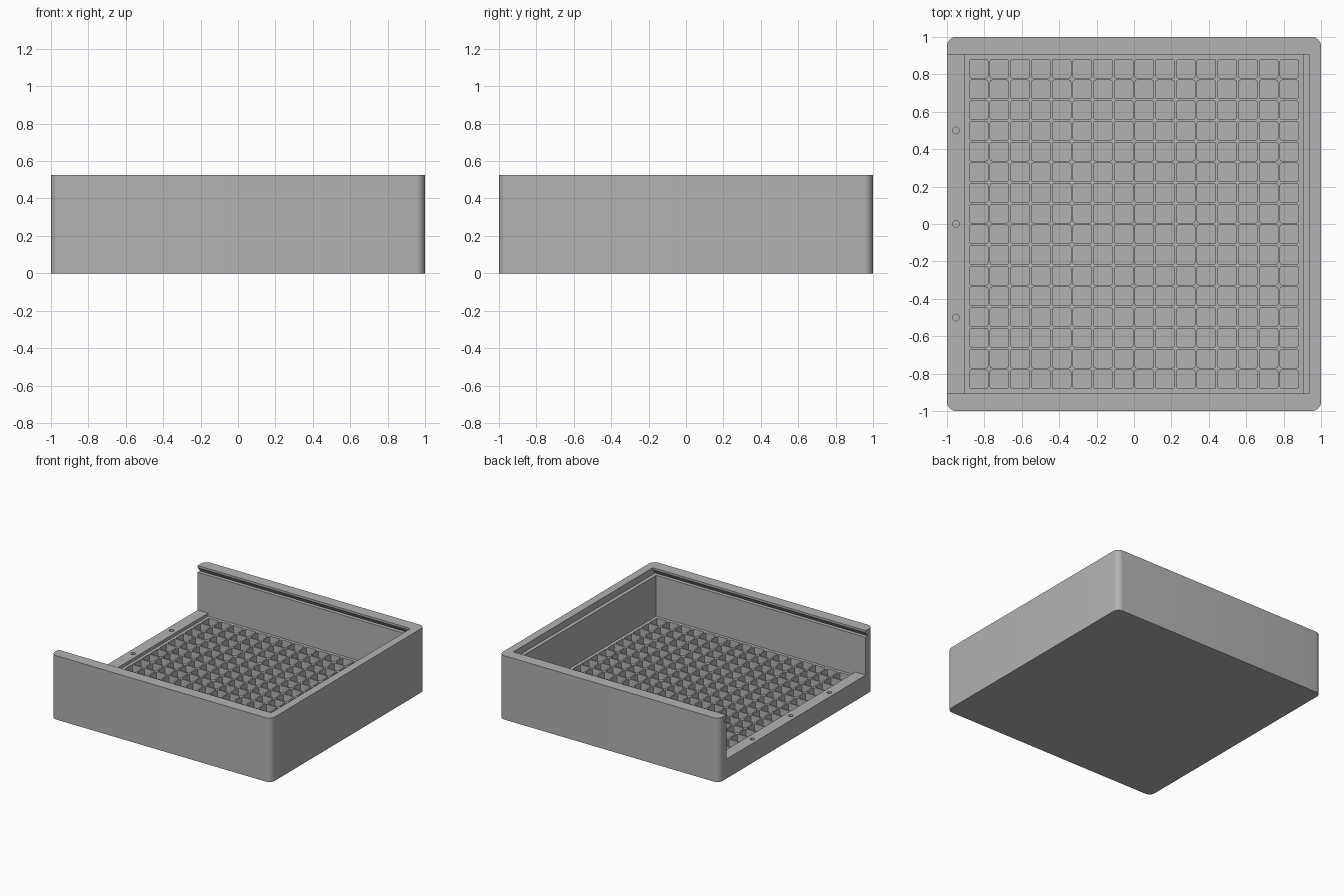
import bpy, bmesh, math
from mathutils import Vector

if "Cube" in bpy.data.objects:
    bpy.data.objects.remove(bpy.data.objects["Cube"])

grey = bpy.data.materials.new("plain grey")
grey.diffuse_color = (0.45, 0.45, 0.45, 1)
grey.use_nodes = True
grey.node_tree.nodes["Principled BSDF"].inputs["Base Color"].default_value = grey.diffuse_color


def rounded_rect(cx, cy, half, r, seg):
    """Corner-rounded square outline, counter-clockwise."""
    pts = []
    for k, (sx, sy) in enumerate([(1, 1), (-1, 1), (-1, -1), (1, -1)]):
        for i in range(seg + 1):
            a = math.pi / 2 * (k + i / seg)
            pts.append((cx + sx * (half - r) + r * math.cos(a),
                        cy + sy * (half - r) + r * math.sin(a)))
    return pts


def add_prism(bm, outline, axis, lo, hi):
    """Extrude a 2D outline along one axis from lo to hi."""
    def place(p, t):
        return {'X': (t, p[0], p[1]), 'Y': (p[0], t, p[1]), 'Z': (p[0], p[1], t)}[axis]
    face = bm.faces.new([bm.verts.new(place(p, lo)) for p in outline])
    ext = bmesh.ops.extrude_face_region(bm, geom=[face])
    top = [v for v in ext['geom'] if isinstance(v, bmesh.types.BMVert)]
    shift = Vector(place((0, 0), hi)) - Vector(place((0, 0), lo))
    bmesh.ops.translate(bm, verts=top, vec=shift)


def make_object(name, prisms):
    bm = bmesh.new()
    for p in prisms:
        add_prism(bm, *p)
    bmesh.ops.recalc_face_normals(bm, faces=bm.faces)
    me = bpy.data.meshes.new(name)
    bm.to_mesh(me)
    bm.free()
    me.materials.append(grey)
    ob = bpy.data.objects.new(name, me)
    bpy.context.collection.objects.link(ob)
    return ob


H = 0.525      # box height
INNER = 0.905  # inside face of the walls
SLOT = 0.935   # deepest point of the lid slot
LEDGE = 0.16   # top of the low open side
FLOOR = 0.135  # top of the cell grid
LID = 0.47     # underside of the sliding lid

# Solid box with rounded upright corners
box = make_object("tray_box", [(rounded_rect(0, 0, 1, 0.05, 8), 'Z', 0, H)])

# Main cavity, open on the left, with a step for the lid on the right wall
cavity = make_object("cavity_cutter", [(
    [(-1.1, LEDGE), (-INNER, LEDGE), (-INNER, FLOOR), (INNER, FLOOR),
     (INNER, LID), (SLOT, LID), (SLOT, 0.6), (-1.1, 0.6)], 'Y', -INNER, INNER)])

# Dovetail grooves for the sliding lid
groove = make_object("lid_groove_cutter", [(
    [(-SLOT, LID), (SLOT, LID), (INNER, 0.508), (-INNER, 0.508)], 'X', -1.1, SLOT)])

# 16 x 16 storage cells
N, pitch = 16, 0.1107
centres = [(i - (N - 1) / 2) * pitch for i in range(N)]
cells = make_object("cell_cutter", [
    (rounded_rect(x, y, 0.0495, 0.01, 2), 'Z', 0.04, 0.3)
    for x in centres for y in centres])

# Three small pin holes in the ledge
holes = make_object("pin_hole_cutter", [
    (rounded_rect(-0.953, y, 0.018, 0.0179, 5), 'Z', 0.11, 0.3) for y in (-0.5, 0, 0.5)])

# Cut everything out of the box
cutters = [cavity, groove, cells, holes]
for c in cutters:
    c.hide_render = True
    m = box.modifiers.new(c.name, 'BOOLEAN')
    m.operation, m.solver, m.object = 'DIFFERENCE', 'EXACT', c

bpy.context.view_layer.objects.active = box
box.select_set(True)
for m in list(box.modifiers):
    bpy.ops.object.modifier_apply(modifier=m.name)
for c in cutters:
    bpy.data.objects.remove(c)
bpy.ops.object.shade_smooth_by_angle(angle=math.radians(30))
